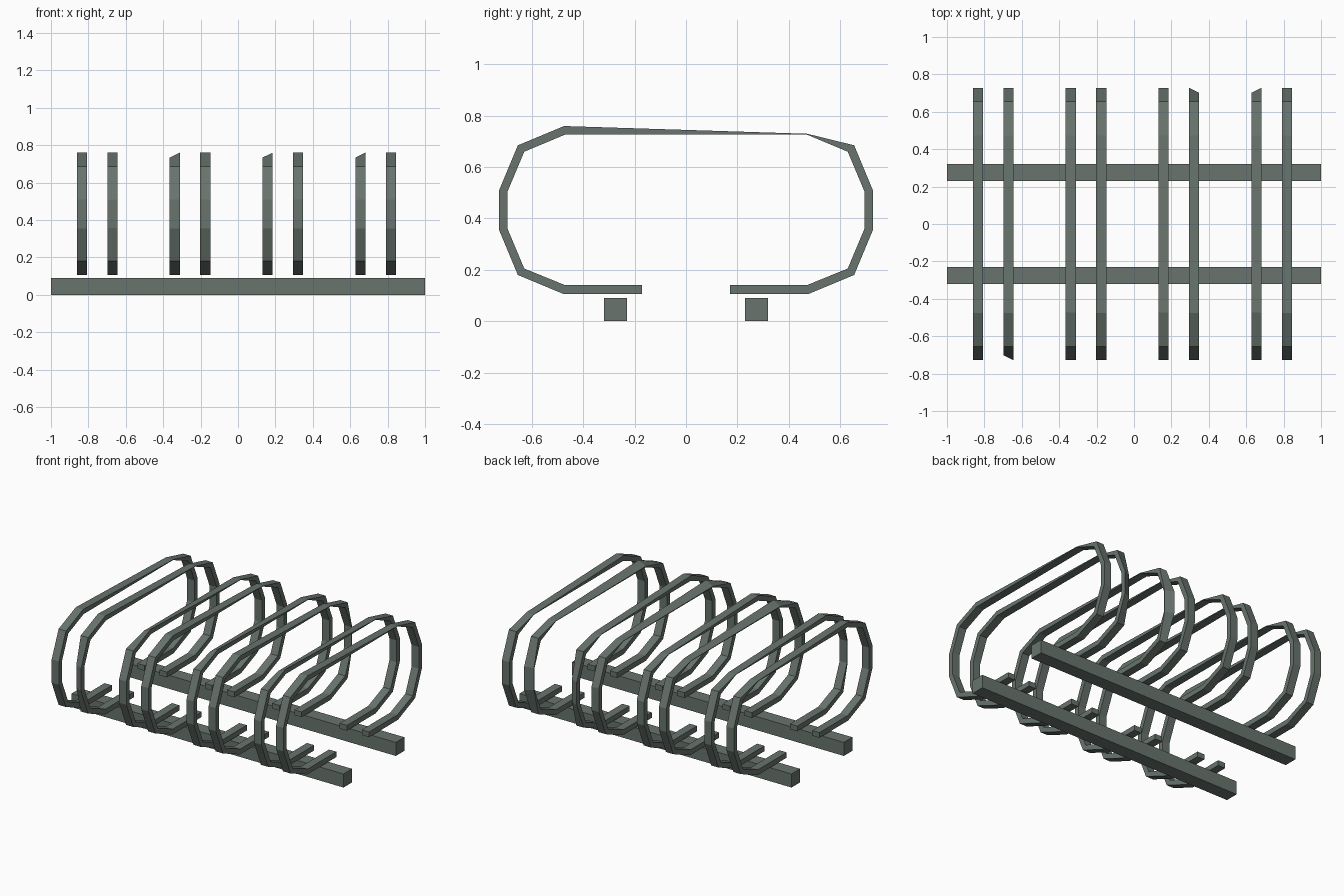
import bpy, bmesh

if "Cube" in bpy.data.objects:
    bpy.data.objects.remove(bpy.data.objects["Cube"])

steel = bpy.data.materials.new("grey_green_steel")
steel.diffuse_color = (0.14, 0.175, 0.155, 1)
steel.use_nodes = True
steel.node_tree.nodes["Principled BSDF"].inputs["Base Color"].default_value = steel.diffuse_color


def finish(name, bm):
    bmesh.ops.recalc_face_normals(bm, faces=bm.faces[:])
    mesh = bpy.data.meshes.new(name)
    bm.to_mesh(mesh)
    bm.free()
    mesh.materials.append(steel)
    obj = bpy.data.objects.new(name, mesh)
    bpy.context.collection.objects.link(obj)


# Ground rails
for side, y in (("front", -0.275), ("back", 0.275)):
    bm = bmesh.new()
    bmesh.ops.create_cube(bm, size=1)
    for v in bm.verts:
        v.co = (v.co.x * 2, v.co.y * 0.09 + y, v.co.z * 0.09 + 0.045)
    finish(side + "_rail", bm)

# Half hoop path, from the open end at the bottom up to the top: (y, z)
outer = [(0.172, 0.105), (0.475, 0.105), (0.655, 0.18), (0.728, 0.355),
         (0.728, 0.51), (0.655, 0.685), (0.475, 0.76)]
inner = [(0.172, 0.14), (0.47, 0.14), (0.63, 0.205), (0.695, 0.36),
         (0.695, 0.505), (0.63, 0.66), (0.47, 0.727)]
outer_path = [(-y, z) for y, z in outer] + outer[::-1]
inner_path = [(-y, z) for y, z in inner] + inner[::-1]
outer_path[7] = (0.472, 0.73)      # bar flattens at the rear top bend

# Clipped outer corners: hoop -> (ring indices, side)
clipped = {1: ((3, 4), -1), 2: ((6,), -1), 4: ((6,), -1),
           5: ((9, 10), 1), 6: ((6, 9, 10), -1)}


def hoop(index, x, half=0.027):
    bm = bmesh.new()
    rings, side = clipped.get(index, ((), 0))
    loops = []
    for i, (o, n) in enumerate(zip(outer_path, inner_path)):
        def corner(s):
            if i in rings and s == side:
                return (n[0] * 0.8 + o[0] * 0.2, n[1] * 0.8 + o[1] * 0.2)
            return o
        pts = [(x - half, *corner(-1)), (x + half, *corner(1)),
               (x + half, *n), (x - half, *n)]
        loops.append([bm.verts.new(p) for p in pts])
    for a, b in zip(loops, loops[1:]):
        for k in range(4):
            j = (k + 1) % 4
            bm.faces.new((a[k], a[j], b[j], b[k]))
    bm.faces.new(loops[0])
    bm.faces.new(loops[-1])
    finish(f"wheel_hoop_{index + 1}", bm)


# Four pairs of wheel hoops
for pair in range(4):
    left = -0.834 + pair * 0.496
    hoop(pair * 2, left)
    hoop(pair * 2 + 1, left + 0.163)
